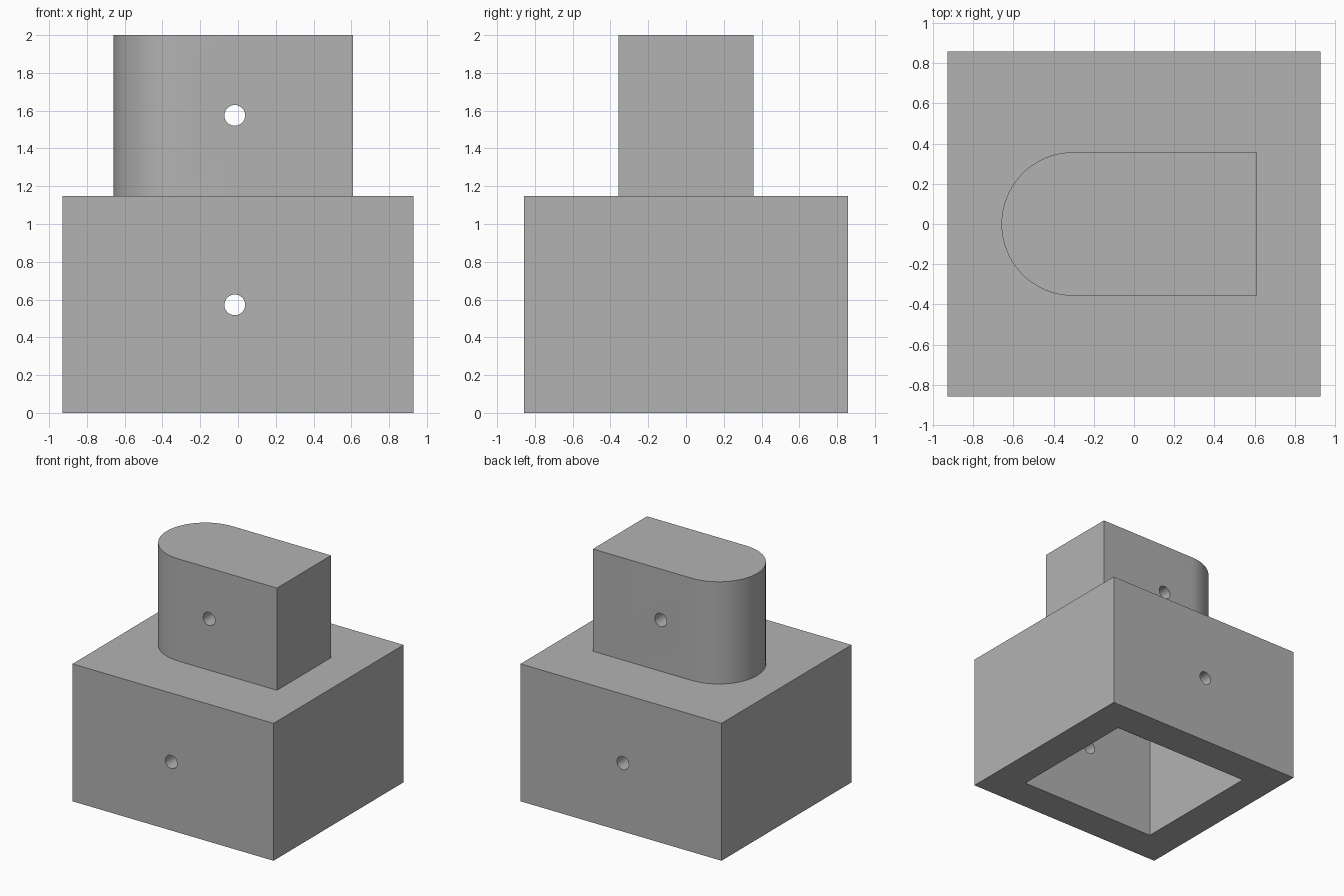
import bpy
import bmesh
from math import cos, sin, pi, radians
from mathutils import Matrix

default = bpy.data.objects.get("Cube")
if default:
    bpy.data.objects.remove(default, do_unlink=True)

# Single plain grey
GREY = (0.448, 0.448, 0.448, 1.0)
grey = bpy.data.materials.new("plain grey")
grey.use_nodes = True
grey.diffuse_color = GREY
grey.node_tree.nodes["Principled BSDF"].inputs["Base Color"].default_value = GREY

BASE_TOP, TOP = 1.147, 2.0
HALF_X, HALF_Y = 0.928, 0.857
WALL, CEILING = 0.286, 0.86
POST_R, POST_ARC_X, POST_END_X = 0.357, -0.302, 0.61
HOLE_X, HOLE_R = -0.017, 0.055


def prism(name, outline, z0, z1):
    """Extrude a flat outline from z0 to z1."""
    bm = bmesh.new()
    face = bm.faces.new([bm.verts.new((x, y, z0)) for x, y in outline])
    grown = bmesh.ops.extrude_face_region(bm, geom=[face])["geom"]
    verts = [v for v in grown if isinstance(v, bmesh.types.BMVert)]
    bmesh.ops.translate(bm, verts=verts, vec=(0, 0, z1 - z0))
    bmesh.ops.recalc_face_normals(bm, faces=bm.faces)
    return finish(name, bm)


def finish(name, bm):
    mesh = bpy.data.meshes.new(name)
    bm.to_mesh(mesh)
    bm.free()
    mesh.materials.append(grey)
    obj = bpy.data.objects.new(name, mesh)
    bpy.context.collection.objects.link(obj)
    return obj


def rectangle(hx, hy):
    return [(-hx, -hy), (hx, -hy), (hx, hy), (-hx, hy)]


def pin_cutter(z):
    """Round bar along y for drilling a cross hole."""
    bm = bmesh.new()
    bmesh.ops.create_cone(bm, cap_ends=True, segments=32, radius1=HOLE_R,
                          radius2=HOLE_R, depth=3,
                          matrix=Matrix.Translation((HOLE_X, 0, z)) @ Matrix.Rotation(pi / 2, 4, "X"))
    return finish("hole_cutter", bm)


def cut(target, cutter):
    cutter.hide_render = True
    mod = target.modifiers.new("cut", "BOOLEAN")
    mod.operation = "DIFFERENCE"
    mod.solver = "EXACT"
    mod.object = cutter
    bpy.context.view_layer.objects.active = target
    bpy.ops.object.modifier_apply(modifier=mod.name)
    bpy.data.objects.remove(cutter, do_unlink=True)


# Hollow base, open underneath, drilled front to back
base = prism("base", rectangle(HALF_X, HALF_Y), 0, BASE_TOP)
cut(base, prism("cavity_cutter", rectangle(HALF_X - WALL, HALF_Y - WALL), -0.2, CEILING))
cut(base, pin_cutter(0.572))

# Upright post with one rounded end, drilled front to back
steps = 32
arc = [(POST_ARC_X + POST_R * cos(pi / 2 + pi * i / steps),
        POST_R * sin(pi / 2 + pi * i / steps)) for i in range(steps + 1)]
post = prism("post", arc + [(POST_END_X, -POST_R), (POST_END_X, POST_R)], BASE_TOP, TOP)
cut(post, pin_cutter(1.575))

# Smooth round walls, crisp corners
for obj in (base, post):
    bpy.ops.object.select_all(action="DESELECT")
    obj.select_set(True)
    bpy.context.view_layer.objects.active = obj
    bpy.ops.object.shade_smooth_by_angle(angle=radians(30))
